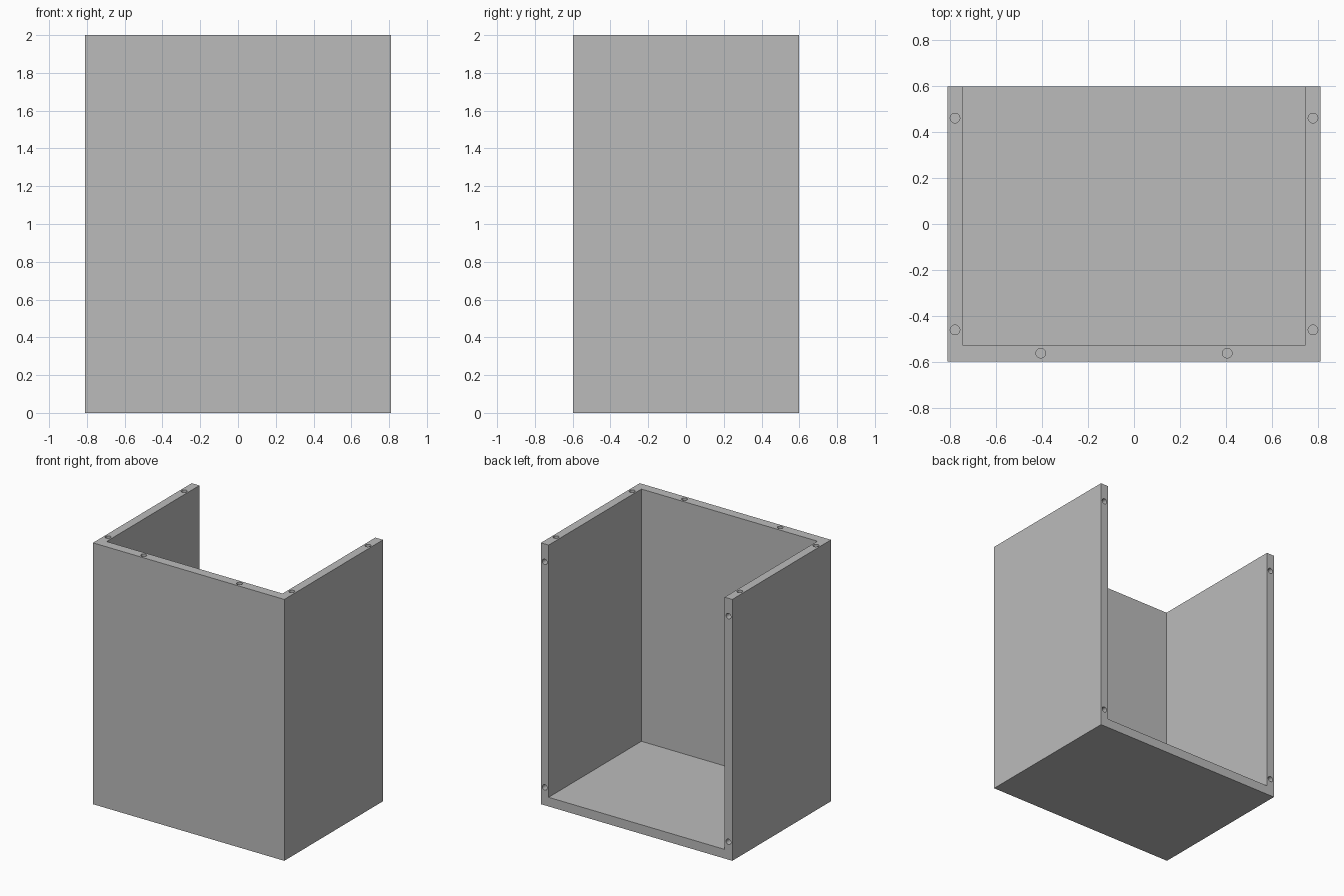
import bpy, bmesh, math
from mathutils import Matrix, Vector

if "Cube" in bpy.data.objects:
    bpy.data.objects.remove(bpy.data.objects["Cube"], do_unlink=True)

# Overall size and wall thickness
HALF_X, HALF_Y, HEIGHT = 0.81, 0.597, 2.0
SIDE, FRONT, FLOOR = 0.065, 0.072, 0.07
HOLE_R, HOLE_DEPTH, INSET = 0.021, 0.11, 0.137
OVER = 0.1  # how far cutters poke out of the shell

grey = bpy.data.materials.new("plain grey")
grey.use_nodes = True
grey.diffuse_color = (0.5, 0.5, 0.5, 1)
grey.node_tree.nodes["Principled BSDF"].inputs["Base Color"].default_value = (0.5, 0.5, 0.5, 1)


def add_box(bm, low, high):
    low, high = Vector(low), Vector(high)
    place = Matrix.Translation((low + high) / 2) @ Matrix.Diagonal((*(high - low), 1))
    bmesh.ops.create_cube(bm, size=1, matrix=place)


def add_drill(bm, mouth, axis):
    """Cylinder entering the shell at mouth; axis points out of the shell."""
    axis = Vector(axis)
    centre = Vector(mouth) + axis * (OVER - HOLE_DEPTH) / 2
    turn = axis.to_track_quat('Z', 'Y').to_matrix().to_4x4()
    bmesh.ops.create_cone(bm, cap_ends=True, segments=24, radius1=HOLE_R, radius2=HOLE_R,
                          depth=HOLE_DEPTH + OVER, matrix=Matrix.Translation(centre) @ turn)


def make_object(name, bm):
    mesh = bpy.data.meshes.new(name)
    bm.to_mesh(mesh)
    bm.free()
    mesh.materials.append(grey)
    obj = bpy.data.objects.new(name, mesh)
    bpy.context.collection.objects.link(obj)
    return obj


# Solid block that becomes the open case
bm = bmesh.new()
add_box(bm, (-HALF_X, -HALF_Y, 0), (HALF_X, HALF_Y, HEIGHT))
case = make_object("case_shell", bm)

# Cavity, open at the top and back
bm = bmesh.new()
inner = HALF_X - SIDE
add_box(bm, (-inner, -HALF_Y + FRONT, FLOOR), (inner, HALF_Y + OVER, HEIGHT + OVER))

# Screw holes in the rims
for side in (-1, 1):
    x = side * (HALF_X - SIDE / 2)
    for y in (-HALF_Y + INSET, HALF_Y - INSET):
        add_drill(bm, (x, y, HEIGHT), (0, 0, 1))
    for z in (INSET, HEIGHT - INSET):
        add_drill(bm, (x, HALF_Y, z), (0, 1, 0))
    add_drill(bm, (side * HALF_X / 2, -HALF_Y + FRONT / 2, HEIGHT), (0, 0, 1))
cutter = make_object("case_cutter", bm)
cutter.hide_render = True

# Cut the block, then discard the cutter
cut = case.modifiers.new("hollow and drill", 'BOOLEAN')
cut.operation, cut.solver, cut.object = 'DIFFERENCE', 'EXACT', cutter
bpy.ops.object.select_all(action='DESELECT')
bpy.context.view_layer.objects.active = case
case.select_set(True)
bpy.ops.object.modifier_apply(modifier=cut.name)
bpy.data.objects.remove(cutter, do_unlink=True)
bpy.ops.object.shade_smooth_by_angle(angle=math.radians(30))
